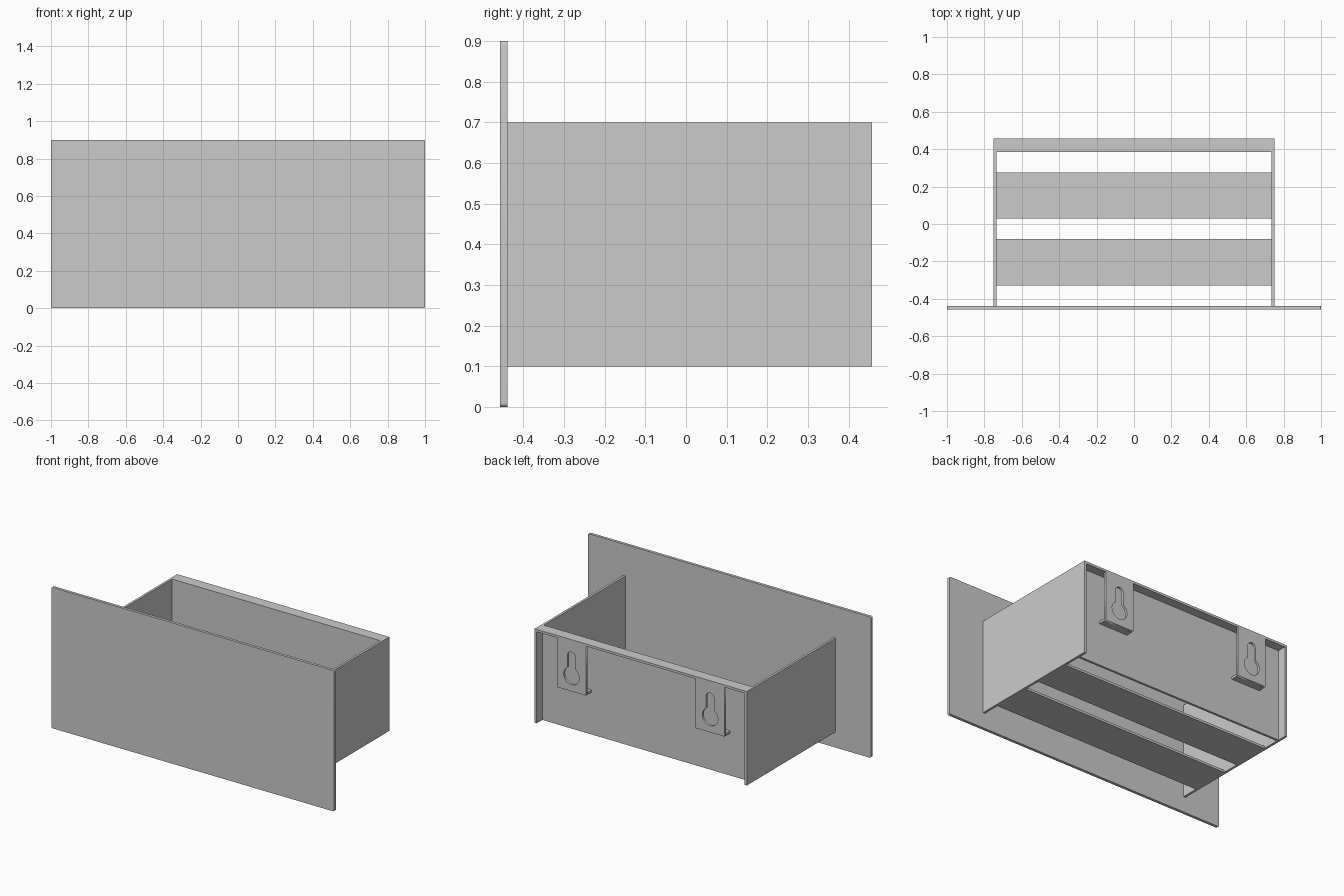
import bpy, bmesh
from math import sin, cos, asin, pi

if "Cube" in bpy.data.objects:
    bpy.data.objects.remove(bpy.data.objects["Cube"])

T = 0.015            # sheet thickness
BACK = 0.457         # rear plane
FRONT = -0.457       # front plane
PANEL_T = 0.018      # front panel thickness


def box(name, x, y, z):
    """Box from (min, max) pairs."""
    bm = bmesh.new()
    bmesh.ops.create_cube(bm, size=1)
    for v in bm.verts:
        v.co = [lo + (c + 0.5) * (hi - lo) for c, (lo, hi) in zip(v.co, (x, y, z))]
    mesh = bpy.data.meshes.new(name)
    bm.to_mesh(mesh)
    bm.free()
    obj = bpy.data.objects.new(name, mesh)
    bpy.context.collection.objects.link(obj)
    return obj


def plate(name, loops, y, thickness):
    """Extruded x-z outline (first loop) with holes (other loops), centred on y."""
    curve = bpy.data.curves.new(name, 'CURVE')
    curve.dimensions = '2D'
    curve.fill_mode = 'BOTH'
    curve.extrude = thickness / 2
    for pts in loops:
        s = curve.splines.new('POLY')
        s.points.add(len(pts) - 1)
        for p, (px, pz) in zip(s.points, pts):
            p.co = (px, pz, 0, 1)
        s.use_cyclic_u = True
    obj = bpy.data.objects.new(name, curve)
    bpy.context.collection.objects.link(obj)
    obj.rotation_euler.x = pi / 2
    obj.location.y = y
    bpy.ops.object.select_all(action='DESELECT')
    obj.select_set(True)
    bpy.context.view_layer.objects.active = obj
    bpy.ops.object.convert(target='MESH')
    return obj


def arc(cx, cz, r, a0, a1, n):
    return [(cx + r * cos(a0 + (a1 - a0) * i / n), cz + r * sin(a0 + (a1 - a0) * i / n))
            for i in range(n + 1)]


# Front panel with slightly rounded corners
r = 0.01
corners = [(1 - r, 0.9 - r), (-1 + r, 0.9 - r), (-1 + r, r), (1 - r, r)]
outline = [p for i, (cx, cz) in enumerate(corners)
           for p in arc(cx, cz, r, i * pi / 2, (i + 1) * pi / 2, 5)]
plate("front_panel", [outline], FRONT + PANEL_T / 2, PANEL_T)

# Box walls and rear top flange
for side, s in (("left", -1), ("right", 1)):
    box(side + "_side", sorted((s * 0.735, s * 0.75)), (FRONT + PANEL_T, BACK), (0.1, 0.7 - 0.0002))
box("back_wall", (-0.735, 0.735), (0.385, 0.385 + T), (0.1, 0.7 - T))
box("rear_flange", (-0.75, 0.75), (0.385, BACK), (0.7 - T, 0.7))

# Bottom slats
for name, y in (("front_slat", (-0.33, -0.08)), ("rear_slat", (0.03, 0.275))):
    box(name, (-0.735, 0.735), y, (0.1, 0.1 + T))

# Hanging brackets with keyhole slots
for side, s in (("left", -1), ("right", 1)):
    cx, z0, z1 = s * 0.49, 0.37, 0.7 - T
    x0, x1 = cx - 0.1025, cx + 0.1025
    hole_r, slot_r = 0.055, 0.028
    a = asin(slot_r / hole_r)
    keyhole = (arc(cx, 0.468, hole_r, pi / 2 + a, 2.5 * pi - a, 28)
               + arc(cx, 0.594, slot_r, 0, pi, 12))
    rect = [(x0, z0), (x1, z0), (x1, z1), (x0, z1)]
    plate(side + "_bracket", [rect, keyhole], BACK - T / 2, T)
    box(side + "_bracket_foot", (x0, x1), (0.385 + T, BACK - T), (z0, z0 + T))
